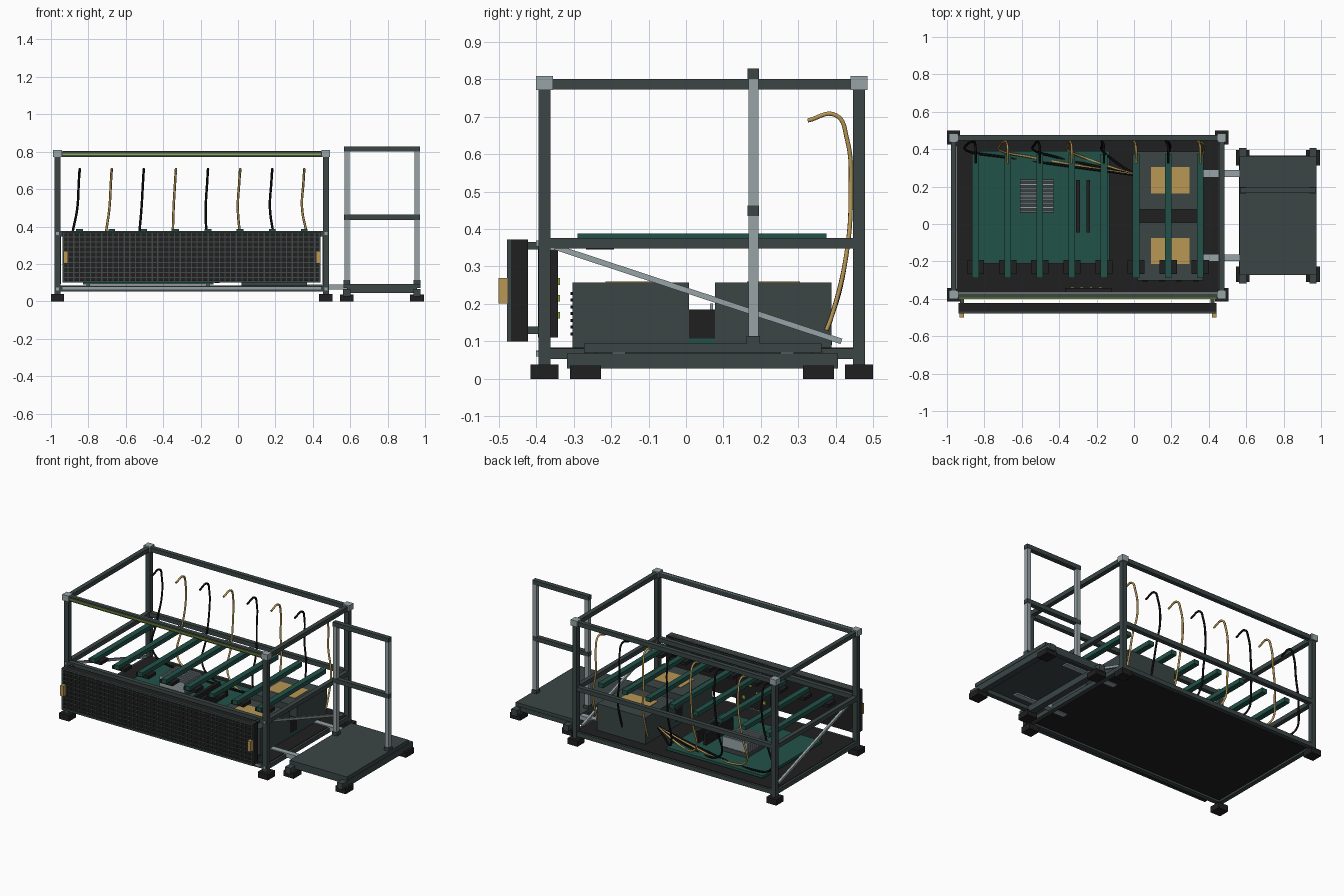
import bpy, math
from mathutils import Vector

old = bpy.data.objects.get("Cube")
if old:
    bpy.data.objects.remove(old, do_unlink=True)


def material(name, r, g, b):
    m = bpy.data.materials.new(name)
    m.use_nodes = True
    m.diffuse_color = (r, g, b, 1)
    m.node_tree.nodes["Principled BSDF"].inputs["Base Color"].default_value = (r, g, b, 1)
    return m


STEEL = material("dark grey steel", .043, .06, .06)
LIGHT = material("light grey metal", .31, .37, .39)
GREEN = material("board green", .016, .085, .066)
BLACK = material("soft black", .014, .014, .014)
TAN = material("tan", .48, .31, .09)
LIME = material("lime light", .28, .42, .05)
CABLE = material("cable black", .004, .004, .004)
MESH = material("grille grey", .06, .065, .065)


def boxes(name, mat, spans):
    """One object from boxes given as (x0, x1, y0, y1, z0, z1)."""
    verts, faces = [], []
    for x0, x1, y0, y1, z0, z1 in spans:
        n = len(verts)
        verts += [(x, y, z) for z in (z0, z1) for x, y in ((x0, y0), (x1, y0), (x1, y1), (x0, y1))]
        faces += [[n + 3, n + 2, n + 1, n], [n + 4, n + 5, n + 6, n + 7]]
        faces += [[n + i, n + (i + 1) % 4, n + 4 + (i + 1) % 4, n + 4 + i] for i in range(4)]
    me = bpy.data.meshes.new(name)
    me.from_pydata(verts, [], faces)
    me.materials.append(mat)
    ob = bpy.data.objects.new(name, me)
    bpy.context.collection.objects.link(ob)
    return ob


def block(x, y, z, sx, sy, sz):
    return (x - sx / 2, x + sx / 2, y - sy / 2, y + sy / 2, z - sz / 2, z + sz / 2)


def strut(name, mat, a, b, w):
    """Square bar between two points."""
    a, b = Vector(a), Vector(b)
    half = (b - a).length / 2
    ob = boxes(name, mat, [(-w / 2, w / 2, -w / 2, w / 2, -half, half)])
    ob.location = (a + b) / 2
    ob.rotation_euler = (math.atan2(-(b - a).y, (b - a).z), 0, 0)


def tube(name, mat, points, radius):
    cu = bpy.data.curves.new(name, "CURVE")
    cu.dimensions = "3D"
    cu.bevel_depth = radius
    cu.bevel_resolution = 1
    cu.resolution_u = 8
    cu.use_fill_caps = True
    sp = cu.splines.new("BEZIER")
    sp.bezier_points.add(len(points) - 1)
    for bp, p in zip(sp.bezier_points, points):
        bp.co = p
        bp.handle_left_type = bp.handle_right_type = "AUTO"
    cu.materials.append(mat)
    bpy.context.collection.objects.link(bpy.data.objects.new(name, cu))


# Main frame: posts, rails at three heights, corner caps and feet
XL, XR, YF, YB, W = -.965, .47, -.378, .462, .032
MX, MY = (XL + XR) / 2, (YF + YB) / 2
LEVELS = (.067, .362, .787)
corners = [(x, y) for x in (XL, XR) for y in (YF, YB)]
boxes("frame_posts", STEEL, [block(x, y, .405, W, W, .74) for x, y in corners])
boxes("frame_feet", BLACK, [block(x, y, .019, .072, .074, .038) for x, y in corners])
boxes("corner_caps", LIGHT, [block(x, y, .79, .046, .046, .038) for x, y in corners])
rails = []
for z in LEVELS:
    rails += [block(MX, y, z, XR - XL - W, W * .9, .028) for y in (YF, YB)]
    rails += [block(x, MY, z, W * .9, YB - YF - W, .028) for x in (XL, XR)]
boxes("frame_rails", STEEL, rails)
boxes("corner_bolts", LIGHT, [block(x, YF - .019, z, .016, .008, .016)
                              for x in (XL, XR) for z in LEVELS[:2]])
for side, x in (("left", XR - .012), ("right", XL + .012)):
    strut(side + "_diagonal_brace", LIGHT, (x, -.35, .352), (x, .415, .1), .015)
boxes("base_deck", BLACK, [(XL, XR, YF, YB, .066, .084)])
boxes("top_light_strip", LIME, [block(MX, YF - .018, .787, 1.38, .008, .009)])
boxes("trim_strips", LIGHT, [block(MX, YF - .018, .07, 1.38, .008, .012),
                             block(MX, YF + .01, .802, 1.38, .008, .004)])

# Front grille panel with lattice and handles
PX0, PX1, PZ0, PZ1 = -.938, .44, .1, .372
boxes("grille_back", BLACK, [(PX0, PX1, -.468, -.422, PZ0, PZ1)])
b = .012
boxes("grille_border", STEEL, [(PX0, PX1, -.478, -.422, PZ0, PZ0 + b), (PX0, PX1, -.478, -.422, PZ1 - b, PZ1),
                               (PX0, PX0 + b, -.478, -.422, PZ0, PZ1), (PX1 - b, PX1, -.478, -.422, PZ0, PZ1)])
cols, rows = 46, 10
lattice = [block(PX0 + (PX1 - PX0) * i / cols, -.471, .236, .006, .008, .26) for i in range(1, cols)]
lattice += [block(MX, -.471, PZ0 + (PZ1 - PZ0) * i / rows, 1.36, .008, .005) for i in range(1, rows)]
boxes("grille_lattice", MESH, lattice)
boxes("grille_handles", TAN, [block(x, -.489, .235, .024, .024, .068) for x in (-.92, .43)])
boxes("grille_mounts", STEEL, [block(x, -.408, z, .02, .03, .02) for x in (-.92, .42) for z in (.13, .355)])

# Control module behind the grille
boxes("control_module", BLACK, [(-.37, -.12, -.395, -.342, .11, .345)])
boxes("control_lights", LIME, [block(-.33 + .05 * i, -.34, .17 + .045 * (i % 3), .018, .008, .018)
                               for i in range(4)])

# Main board with heat sink and memory modules
boxes("main_board", GREEN, [(-.83, -.13, -.21, .39, .09, .107)])
boxes("board_spacers", LIGHT, [block(x, y, .087, .02, .02, .01) for x in (-.8, -.16) for y in (-.18, .36)])
boxes("heat_sink_base", STEEL, [(-.61, -.43, .06, .24, .107, .135)])
boxes("heat_sink_fins", LIGHT, [block(-.52, .068 + i * .0205, .168, .18, .009, .066) for i in range(9)])
boxes("memory_modules", BLACK, [block(x, .095, .145, .02, .28, .076) for x in (-.3, -.245)])

# Power supplies with labels, rear bolts and a bridging unit
supplies = ((-.303, .008), (.078, .388))
boxes("power_supplies", STEEL, [(.02, .37, y0, y1, .084, .257) for y0, y1 in supplies])
boxes("power_labels", TAN, [(.09, .297, -.215, -.075, .257, .26), (.09, .297, .163, .305, .257, .26)])
boxes("power_bolts", CABLE, [block(.06 + .09 * j, -.304, .12 + .018 * i, .03, .008, .008)
                             for i in range(7) for j in range(4)])
boxes("power_bridge", BLACK, [(.02, .37, .008, .078, .108, .185)])
boxes("power_bridge_base", GREEN, [(.02, .37, .008, .078, .084, .108)])

# Eight card beams, their sockets, and hooked cables
beam_x = [-.847 + .1716 * i for i in range(8)]
boxes("card_beams", GREEN, [(x - .018, x + .018, -.29, .375, .36, .388) for x in beam_x])
boxes("card_sockets", BLACK, [block(x, -.23, .355, .092, .075, .02) for x in beam_x])
for i, x in enumerate(beam_x):
    low = x * 1.05
    path = [(x, .325, .69), (x, .4, .704), (x - .004, .43, .64), (x - .012, .44, .5),
            (low, .428, .33), (low, .39, .17)]
    if x < -.05:
        path += [(low * .8, .36, .11), (low * .4, .31, .115), (.02, .26, .15)]
    else:
        path += [(low, .375, .13)]
    tube(f"hook_cable_{i + 1}", TAN if i % 2 else CABLE, path, .0065)

# Side platform: legs, deck, feet and link bars
SX = (.582, .957)
boxes("platform_runners", STEEL, [(x - .02, x + .02, -.318, .406, .027, .067) for x in SX])
boxes("platform_cross_members", STEEL, [(SX[0], SX[1], y, y + .03, .045, .073) for y in (-.27, .335)])
boxes("platform_deck", STEEL, [(.564, .976, -.273, .362, .07, .094)])
boxes("platform_feet", BLACK, [block(x, y, .018, .073, .083, .036) for x in SX for y in (-.268, .354)])
boxes("link_bars", LIGHT, [(.37, .75, y - .018, y + .018, .062, .09) for y in (-.18, .27)])

# Platform handrail
boxes("handrail_posts", LIGHT, [block(x, .18, .45, .027, .027, .71) for x in SX])
boxes("handrail_bars", STEEL, [block(.77, .18, z, .405, .031, .028) for z in (.449, .815)])
boxes("handrail_brackets", STEEL, [block(x, .18, .104, .036, .036, .022) for x in SX])
